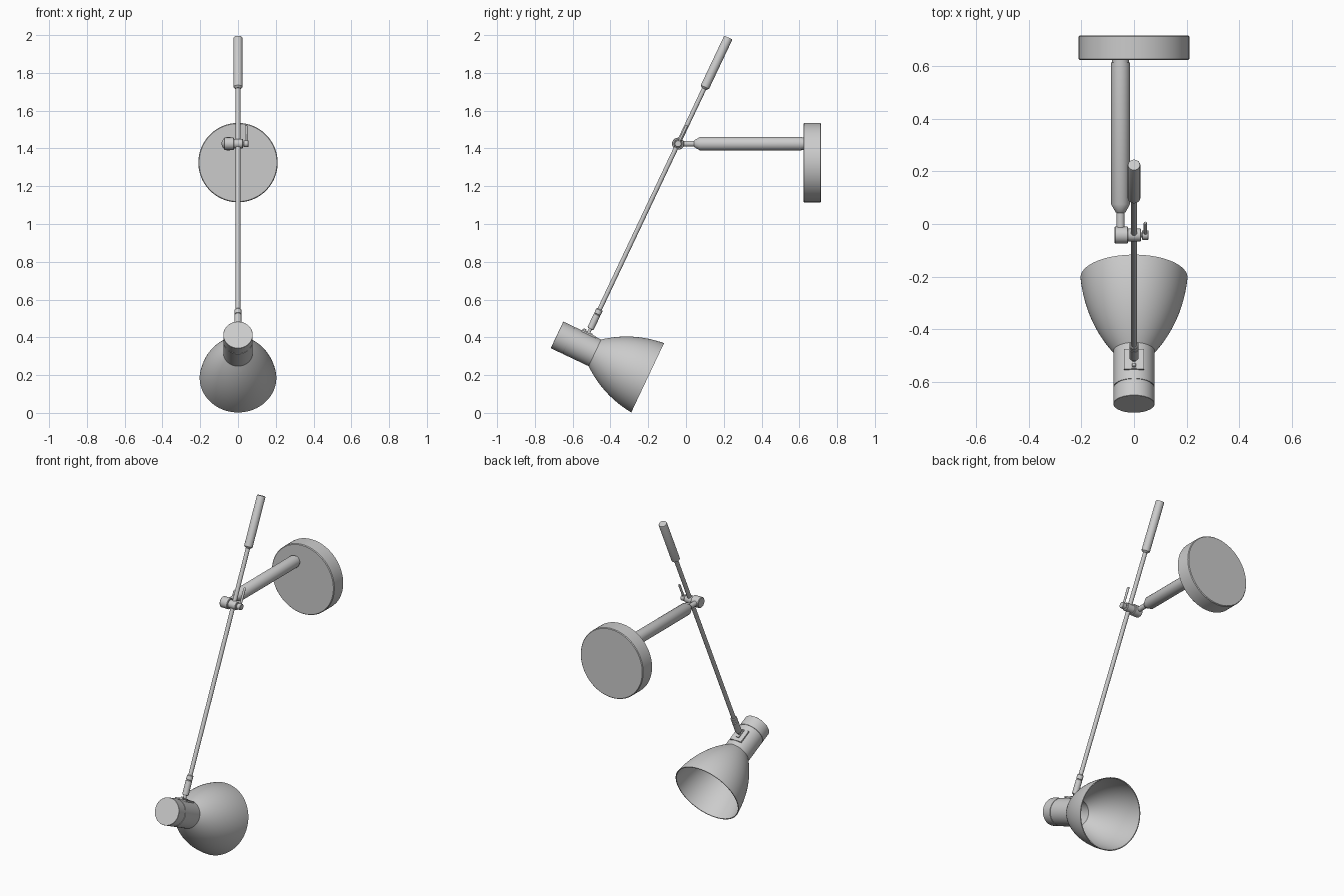
import bpy, bmesh, math
from mathutils import Vector, Matrix

if "Cube" in bpy.data.objects:
    bpy.data.objects.remove(bpy.data.objects["Cube"])

SEG = 64
ROD = Vector((0, 0.428, 0.904)).normalized()     # direction of the tilted rod
HEAD = Vector((0, ROD.z, -ROD.y))                # lamp head axis, square to the rod
PIVOT = Vector((0, -0.042, 1.425))
CAP = Vector((0, -0.683, 0.413))                 # centre of the head's rear face


def add_object(name, bm):
    bmesh.ops.recalc_face_normals(bm, faces=bm.faces)
    mesh = bpy.data.meshes.new(name)
    bm.to_mesh(mesh)
    bm.free()
    obj = bpy.data.objects.new(name, mesh)
    bpy.context.collection.objects.link(obj)
    return obj


def lathe(name, origin, axis, profile, seg=SEG):
    """Revolve (distance along axis, radius) points; radius 0 closes an end."""
    axis = Vector(axis).normalized()
    side = axis.orthogonal().normalized()
    other = axis.cross(side)
    bm = bmesh.new()
    rings = []
    for t, r in profile:
        centre = Vector(origin) + axis * t
        if r == 0:
            rings.append([bm.verts.new(centre)] * seg)
        else:
            angles = [2 * math.pi * i / seg for i in range(seg)]
            rings.append([bm.verts.new(centre + r * (side * math.cos(a) + other * math.sin(a)))
                          for a in angles])
    for a, b in zip(rings, rings[1:]):
        for i in range(seg):
            j = (i + 1) % seg
            quad = list(dict.fromkeys((a[i], a[j], b[j], b[i])))
            bm.faces.new(quad)
    return add_object(name, bm)


def rod(name, origin, axis, start, end, r, bevel=0.002, seg=32):
    return lathe(name, origin, axis, [(start, 0), (start, r - bevel), (start + bevel, r),
                                      (end - bevel, r), (end, r - bevel), (end, 0)], seg)


# Wall plate and horizontal arm
rod("wall_plate", (0, 0, 1.325), (0, 1, 0), 0.622, 0.715, 0.21, 0.004, 96)
lathe("wall_arm", (-0.051, 0, 1.425), (0, 1, 0),
      [(-0.03, 0), (-0.03, 0.015), (0.042, 0.015), (0.045, 0.019), (0.075, 0.036),
       (0.612, 0.036), (0.612, 0.032), (0.63, 0.032), (0.63, 0)], 48)

# Pivot joint with tightening lever
joint = Vector((0, PIVOT.y, PIVOT.z))
rod("pivot_knuckle", joint, (1, 0, 0), -0.074, -0.022, 0.032, 0.003)
rod("pivot_clamp", joint, (1, 0, 0), -0.024, 0.027, 0.024)
rod("pivot_pin", joint, (1, 0, 0), 0.02, 0.032, 0.010)
rod("lever_hub", joint, (1, 0, 0), 0.030, 0.055, 0.018)
lathe("lever", joint + Vector((0.043, 0, 0)), ROD,
      [(0, 0), (0, 0.006), (0.10, 0.007), (0.108, 0.005), (0.11, 0)], 20)

# Tilted rod, grip and lower socket
rod("long_rod", PIVOT, ROD, -1.0, 0.34, 0.012)
lathe("grip", PIVOT, ROD, [(0.322, 0), (0.322, 0.014), (0.332, 0.024), (0.617, 0.024),
                           (0.622, 0.022), (0.622, 0)], 40)
lathe("rod_socket", PIVOT, ROD,
      [(-1.085, 0), (-1.085, 0.015), (-1.08, 0.018), (-1.003, 0.018), (-1.001, 0.015),
       (-0.999, 0.015), (-0.997, 0.018), (-0.974, 0.018), (-0.97, 0.015), (-0.97, 0)], 32)
rod("head_stem", PIVOT, ROD, -1.125, -1.08, 0.009)

# Lamp head: rear cap, groove, neck, then flared bell, hollow inside
p0, p1, p2 = Vector((0.222, 0.078)), Vector((0.356, 0.185)), Vector((0.531, 0.203))
bell = [p0 * (1 - k) ** 2 + p1 * 2 * k * (1 - k) + p2 * k * k
        for k in [i / 20 for i in range(21)]]
wall = 0.005
outer = [(0, 0), (0, 0.077), (0.001, 0.078), (0.067, 0.078), (0.067, 0.075),
         (0.071, 0.075), (0.071, 0.078)] + [(p.x, p.y) for p in bell]
inner = [(p.x, p.y - wall) for p in reversed(bell)] + [(0.09, 0.073), (0.09, 0)]
lathe("lamp_head", CAP, HEAD, outer + inner, 96)

# Mounting plate, hinge strap and screw on top of the neck
frame = Matrix((Vector((1, 0, 0)), HEAD, ROD)).transposed().to_4x4()
for name, t, r, size in (("mount_plate", 0.15, 0.0765, (0.074, 0.084, 0.009)),
                         ("hinge_strap", 0.14, 0.083, (0.02, 0.06, 0.006))):
    bm = bmesh.new()
    bmesh.ops.create_cube(bm, size=1)
    bm.transform(Matrix.Translation(CAP + HEAD * t + ROD * r) @ frame @ Matrix.Diagonal((*size, 1)))
    add_object(name, bm)
rod("mount_screw", CAP + HEAD * 0.122, ROD, 0.08, 0.093, 0.008, 0.002, 20)

# Smooth shading with sharp edges kept
for obj in bpy.context.collection.objects:
    obj.select_set(True)
    bpy.context.view_layer.objects.active = obj
bpy.ops.object.shade_smooth_by_angle(angle=math.radians(30))
